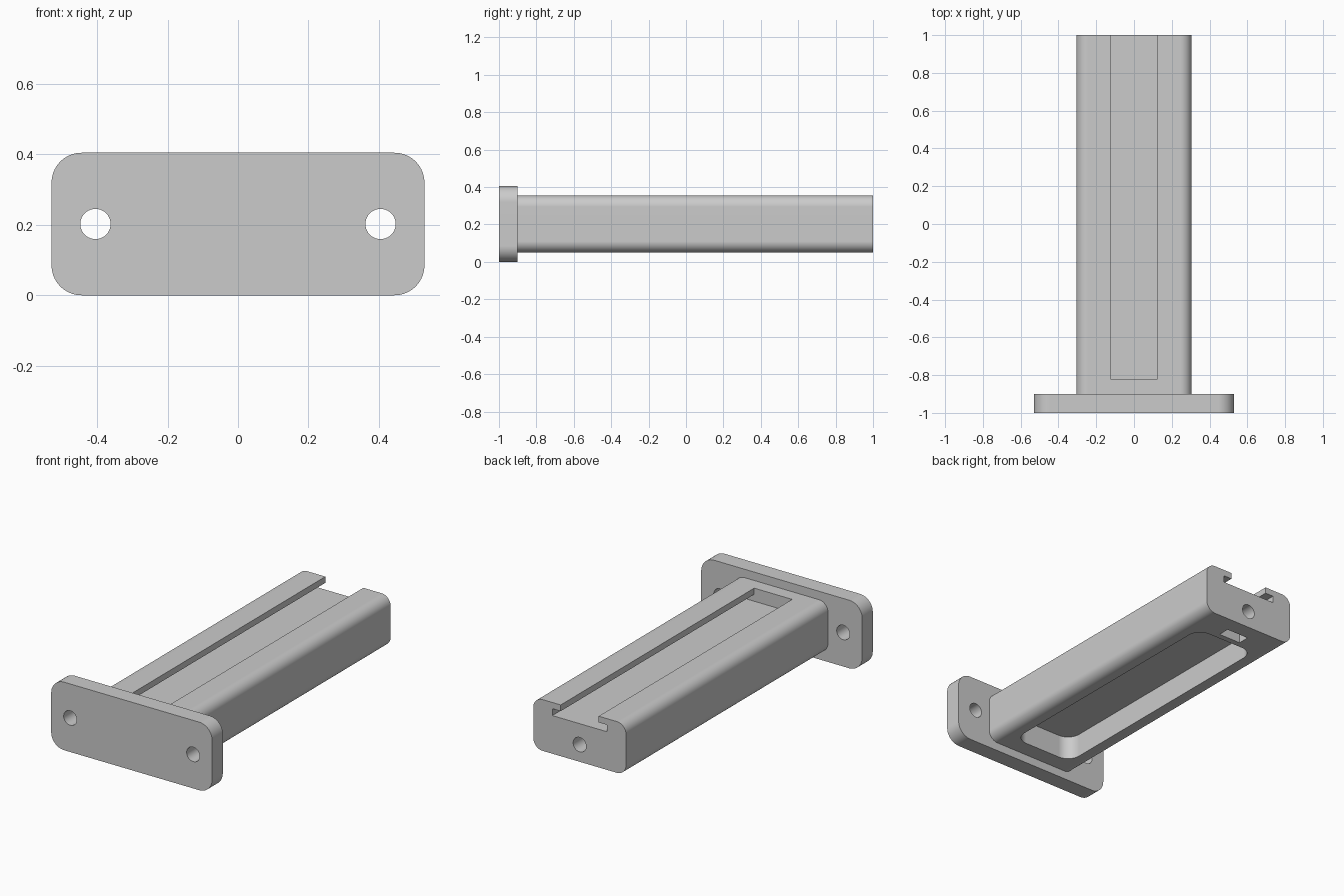
import bpy, bmesh
from math import sin, cos, pi, radians
from mathutils import Vector

cube = bpy.data.objects.get("Cube")
if cube:
    bpy.data.objects.remove(cube, do_unlink=True)

grey = bpy.data.materials.new("plain grey")
grey.use_nodes = True
COLOUR = (0.6, 0.6, 0.6, 1)
grey.diffuse_color = COLOUR
grey.node_tree.nodes["Principled BSDF"].inputs["Base Color"].default_value = COLOUR


def rounded_rect(width, height, radius, steps=10):
    """Outline of a rounded rectangle centred on the origin."""
    points = []
    for q, (sx, sy) in enumerate([(1, 1), (-1, 1), (-1, -1), (1, -1)]):
        cx, cy = sx * (width / 2 - radius), sy * (height / 2 - radius)
        for i in range(steps + 1):
            a = (q + i / steps) * pi / 2
            points.append((cx + radius * cos(a), cy + radius * sin(a)))
    return points


def circle(radius, steps=40):
    return [(radius * cos(2 * pi * i / steps), radius * sin(2 * pi * i / steps))
            for i in range(steps)]


def rect(width, height):
    w, h = width / 2, height / 2
    return [(w, h), (-w, h), (-w, -h), (w, -h)]


def extrude(name, outline, origin, length, axis="y"):
    """Sweep an outline along y (outline in x, z) or along z (outline in x, y)."""
    bm = bmesh.new()
    o = Vector(origin)
    verts = [bm.verts.new(o + Vector((u, 0, v) if axis == "y" else (u, v, 0)))
             for u, v in outline]
    face = bm.faces.new(verts)
    new = bmesh.ops.extrude_face_region(bm, geom=[face])["geom"]
    step = Vector((0, length, 0) if axis == "y" else (0, 0, length))
    bmesh.ops.translate(bm, vec=step,
                        verts=[g for g in new if isinstance(g, bmesh.types.BMVert)])
    bmesh.ops.recalc_face_normals(bm, faces=bm.faces)
    mesh = bpy.data.meshes.new(name)
    bm.to_mesh(mesh)
    bm.free()
    mesh.materials.append(grey)
    obj = bpy.data.objects.new(name, mesh)
    bpy.context.collection.objects.link(obj)
    return obj


def activate(obj):
    bpy.ops.object.select_all(action="DESELECT")
    obj.select_set(True)
    bpy.context.view_layer.objects.active = obj


def finish(obj, cutters):
    """Cut the openings, then smooth the rounded faces only."""
    activate(obj)
    for cutter in cutters:
        mod = obj.modifiers.new("cut", "BOOLEAN")
        mod.operation, mod.solver, mod.object = "DIFFERENCE", "EXACT", cutter
        bpy.ops.object.modifier_apply(modifier=mod.name)
        bpy.data.objects.remove(cutter, do_unlink=True)
    bpy.ops.object.shade_smooth_by_angle(angle=radians(30))
    flat = obj.modifiers.new("flat faces", "WEIGHTED_NORMAL")
    flat.keep_sharp = True


# Mounting plate with two through holes
plate = extrude("mounting_plate", rounded_rect(1.06, 0.405, 0.085), (0, -1, 0.2025), 0.1)
finish(plate, [extrude("plate_hole", circle(0.043), (side * 0.405, -1.1, 0.2025), 0.3)
               for side in (-1, 1)])

# Arm: T-slot on top, rounded pocket below, end screw hole and nut recess
TOP, BOTTOM, SLOT_FLOOR, LIP = 0.355, 0.05, 0.277, 0.037
arm = extrude("slotted_arm", rounded_rect(0.61, TOP - BOTTOM, 0.06),
              (0, -0.9, (TOP + BOTTOM) / 2), 1.9)
finish(arm, [
    extrude("slot_opening", rect(0.25, 0.2), (0, -0.82, SLOT_FLOOR + 0.1), 2),
    extrude("slot_undercut", rect(0.36, TOP - LIP - SLOT_FLOOR),
            (0, -0.82, (TOP - LIP + SLOT_FLOOR) / 2), 2),
    extrude("underside_pocket", rounded_rect(0.4, 1.6, 0.08), (0, 0, -0.1), 0.29, "z"),
    extrude("screw_hole", circle(0.043), (0, 0.79, 0.152), 0.4),
    extrude("nut_recess", rect(0.145, 0.07), (0, 0.87, -0.1), 0.325, "z"),
])
